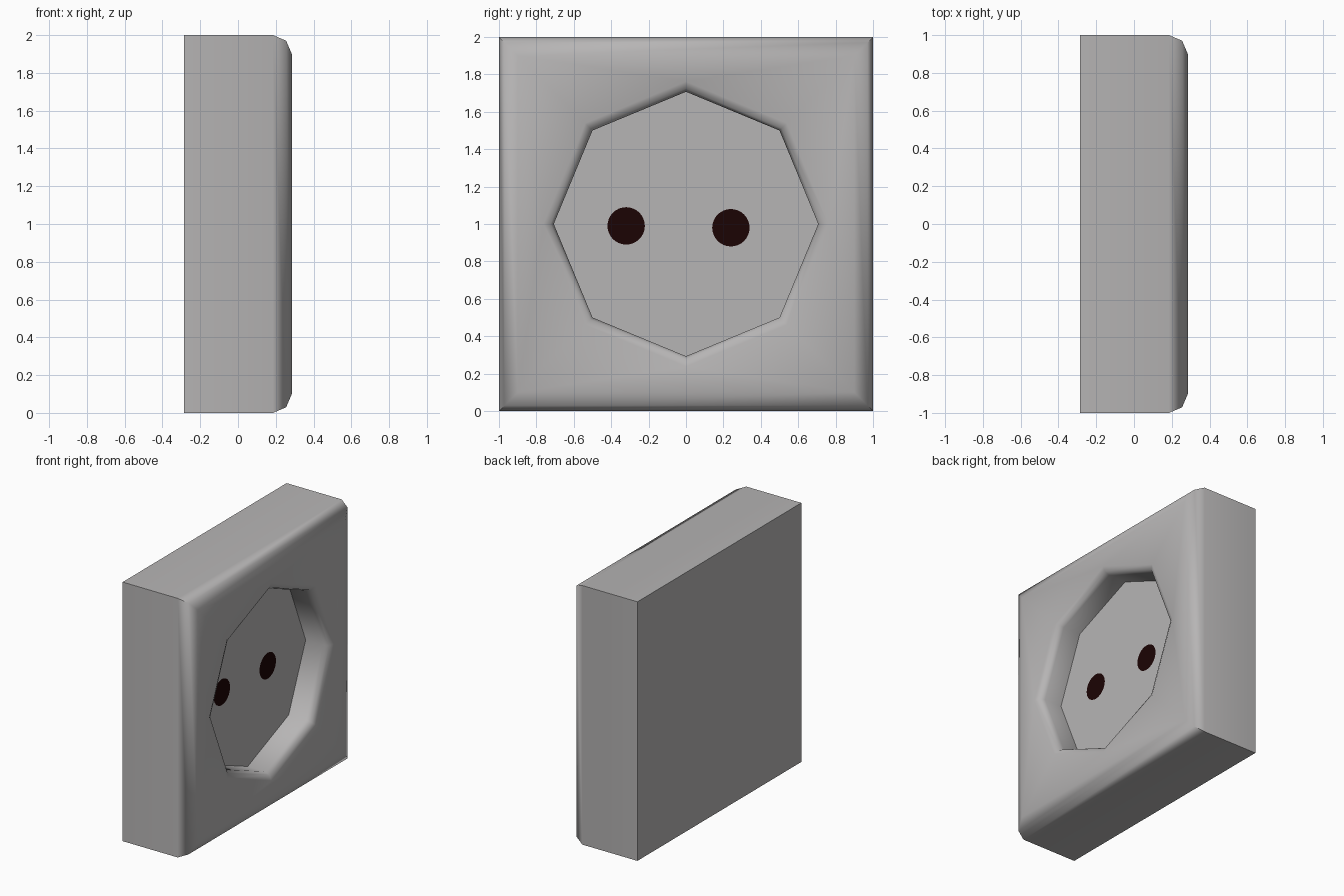
import bpy, bmesh, math

if "Cube" in bpy.data.objects:
    bpy.data.objects.remove(bpy.data.objects["Cube"])


def material(name, rgb):
    m = bpy.data.materials.new(name)
    m.diffuse_color = (*rgb, 1)
    m.use_nodes = True
    m.node_tree.nodes["Principled BSDF"].inputs["Base Color"].default_value = m.diffuse_color
    return m


def make(name, bm, mat, smooth=True):
    bmesh.ops.recalc_face_normals(bm, faces=bm.faces)
    me = bpy.data.meshes.new(name)
    bm.to_mesh(me)
    bm.free()
    ob = bpy.data.objects.new(name, me)
    bpy.context.collection.objects.link(ob)
    me.materials.append(mat)
    if smooth:
        bpy.context.view_layer.objects.active = ob
        ob.select_set(True)
        bpy.ops.object.shade_smooth_by_angle(angle=math.radians(50))
        ob.select_set(False)
    return ob


def ring(bm, x, r, n, phase):
    """Regular polygon in the plane x, centred on z = 1."""
    return [bm.verts.new((x, r * math.cos(phase + 2 * math.pi * i / n),
                          1 + r * math.sin(phase + 2 * math.pi * i / n)))
            for i in range(n)]


def bridge(bm, rings):
    for a, b in zip(rings, rings[1:]):
        n = len(a)
        for i in range(n):
            j = (i + 1) % n
            bm.faces.new((a[i], a[j], b[j], b[i]))


grey = material("grey plastic", (0.47, 0.46, 0.46))
dark = material("dark hole", (0.011, 0.001, 0.001))

D = 0.285       # half depth of the body
FLOOR = 0.083   # level of the recess floor
R = 0.707       # recess radius
B = 0.055       # rim rounding

# Body: square shell with a rounded front edge and an octagonal recess
bm = bmesh.new()
s = math.sqrt(2)
outer = [ring(bm, x, h * s, 4, math.pi / 4)
         for x, h in ((-D, 1), (D - 0.1, 1), (D - 0.03, 0.97), (D, 0.9))]
bm.faces.new(outer[0])
bridge(bm, outer)
inner = [ring(bm, x, r, 8, math.pi / 4)
         for x, r in ((D, R + B), (D - 0.3 * B, R + 0.3 * B), (D - B, R), (FLOOR, R))]
bridge(bm, inner)
bm.faces.new(inner[-1])
sq, oc = outer[-1], inner[0]
for i in range(4):
    j = (i + 1) % 4
    bm.faces.new((sq[i], sq[j], oc[2 * j], oc[2 * i + 1], oc[2 * i]))
make("socket_body", bm, grey)

# Pin holes: thin dark discs on the recess floor
for name, y, z in (("left_pin_hole", -0.32, 0.99), ("right_pin_hole", 0.24, 0.98)):
    bm = bmesh.new()
    bmesh.ops.create_circle(bm, cap_ends=True, segments=32, radius=0.1)
    for v in bm.verts:
        v.co = (FLOOR + 0.003, y + v.co.x, z + v.co.y)
    ob = make(name, bm, dark, False)
    if ob.data.polygons[0].normal.x < 0:
        ob.data.flip_normals()
